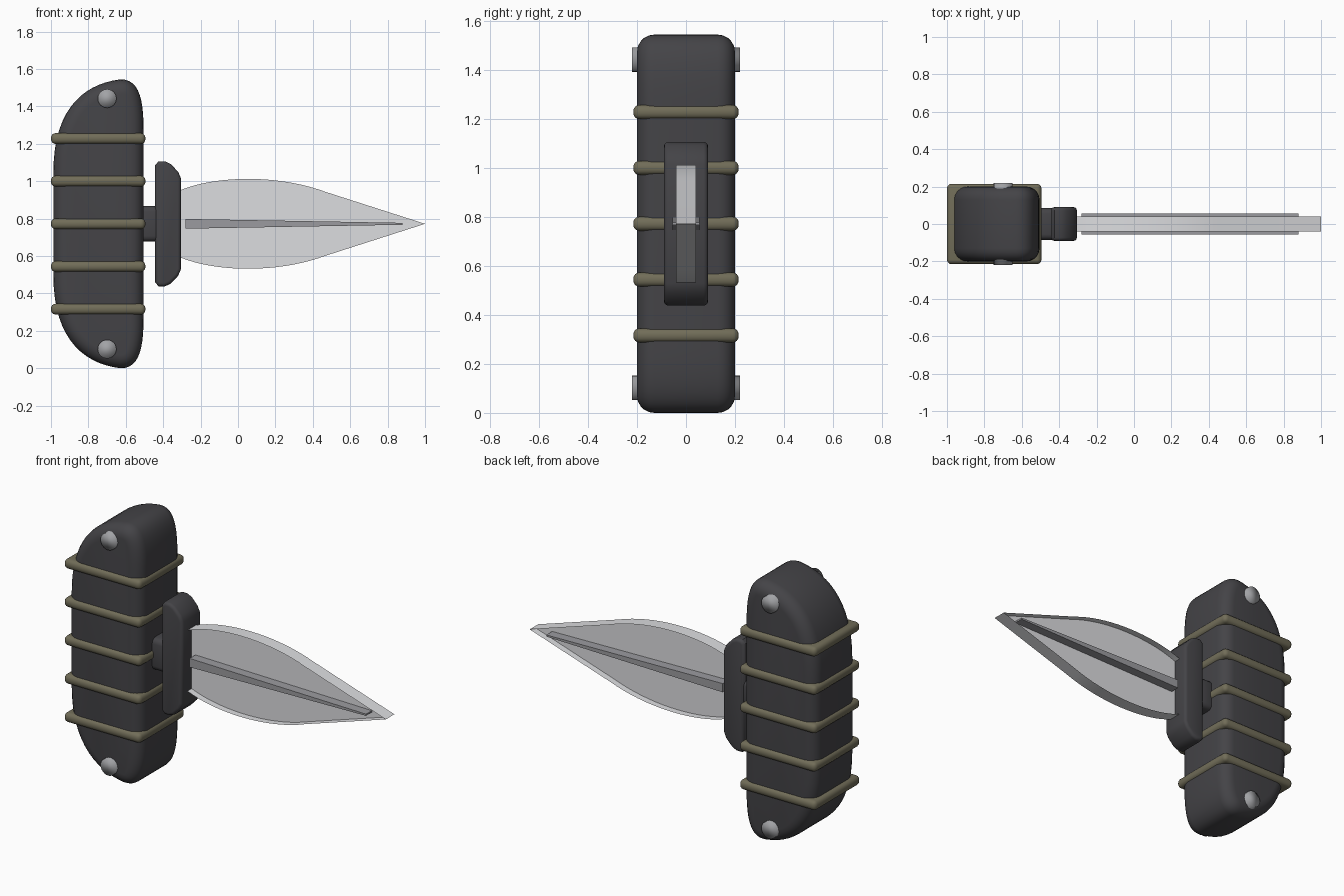
import bpy, bmesh, math
from mathutils import Vector, Matrix
from mathutils.geometry import interpolate_bezier

if "Cube" in bpy.data.objects:
    bpy.data.objects.remove(bpy.data.objects["Cube"])

MID = 0.772  # height of the horizontal symmetry plane


def material(name, rgb):
    m = bpy.data.materials.new(name)
    m.diffuse_color = (*rgb, 1)
    m.use_nodes = True
    m.node_tree.nodes["Principled BSDF"].inputs["Base Color"].default_value = m.diffuse_color
    return m


GRIP = material("dark grip", (0.058, 0.057, 0.063))
CORD = material("olive cord", (0.165, 0.152, 0.098))
STEEL = material("blade steel", (0.72, 0.725, 0.745))
GROOVE = material("dark steel", (0.33, 0.33, 0.35))
RIVET = material("rivet metal", (0.36, 0.365, 0.38))


def finish(name, bm, mat, angle=35):
    bmesh.ops.recalc_face_normals(bm, faces=bm.faces)
    me = bpy.data.meshes.new(name)
    bm.to_mesh(me)
    bm.free()
    me.materials.append(mat)
    ob = bpy.data.objects.new(name, me)
    bpy.context.collection.objects.link(ob)
    bpy.ops.object.select_all(action='DESELECT')
    ob.select_set(True)
    bpy.context.view_layer.objects.active = ob
    bpy.ops.object.shade_smooth_by_angle(angle=math.radians(angle))
    return ob


def curve(a, b, c, d, n):
    pts = [Vector((x, z, 0)) for x, z in (a, b, c, d)]
    return [(p.x, p.y) for p in interpolate_bezier(*pts, n)]


def mirrored(upper):
    """Close an upper x-z outline by mirroring it about MID."""
    return upper + [(x, 2 * MID - z) for x, z in reversed(upper) if abs(z - MID) > 1e-4]


def slab(name, upper, half, mat, bevel=0, segments=4):
    """Extrude a mirrored outline along y and round the rims."""
    bm = bmesh.new()
    face = bm.faces.new([bm.verts.new((x, -half, z)) for x, z in mirrored(upper)])
    new = bmesh.ops.extrude_face_region(bm, geom=[face])["geom"]
    bmesh.ops.translate(bm, vec=(0, 2 * half, 0),
                        verts=[v for v in new if isinstance(v, bmesh.types.BMVert)])
    if bevel:
        rims = [e for e in bm.edges if abs(e.verts[0].co.y - e.verts[1].co.y) < 1e-5]
        bmesh.ops.bevel(bm, geom=rims, offset=bevel, segments=segments,
                        profile=0.5, affect='EDGES', clamp_overlap=False)
    return finish(name, bm, mat)


def rounded_box(name, centre, size, bevel, mat, segments=3):
    bm = bmesh.new()
    bmesh.ops.create_cube(bm, size=1, matrix=Matrix.LocRotScale(centre, None, size))
    bmesh.ops.bevel(bm, geom=bm.edges[:], offset=bevel, segments=segments,
                    profile=0.5, affect='EDGES')
    return finish(name, bm, mat, 40)


# Handle: rounded back, tighter curve on the blade side
back = curve((-0.987, 1.05), (-0.987, 1.38), (-0.83, 1.52), (-0.63, 1.544), 16)
front = curve((-0.63, 1.544), (-0.53, 1.548), (-0.505, 1.44), (-0.505, 1.28), 12)
slab("handle", back + front[1:], 0.2, GRIP, 0.07, 5)

# Cord wraps around the handle
for i in range(5):
    z = MID + (i - 2) * 0.228
    rounded_box(f"cord_wrap_{i + 1}", Vector((-0.7475, 0, z)),
                Vector((0.505, 0.43, 0.058)), 0.025, CORD, 4)

# Rivets through both ends of the handle
for name, z in (("rivet_upper", MID + 0.67), ("rivet_lower", MID - 0.67)):
    bm = bmesh.new()
    place = Matrix.Translation((-0.7, 0, z)) @ Matrix.Rotation(math.pi / 2, 4, 'X')
    bmesh.ops.create_cone(bm, cap_ends=True, segments=24, radius1=0.05, radius2=0.05,
                          depth=0.44, matrix=place)
    finish(name, bm, RIVET, 180)

# Neck and guard
rounded_box("neck", Vector((-0.475, 0, MID)), Vector((0.13, 0.17, 0.19)), 0.03, GRIP)
slab("guard", [(-0.443, 1.085), (-0.425, 1.106), (-0.39, 1.106), (-0.36, 1.092),
               (-0.32, 1.05), (-0.305, 1.015)], 0.09, GRIP, 0.018, 3)

# Leaf-shaped blade: a centre web inside a thin raised edge on both sides
leaf = curve((-0.33, 0.942), (-0.15, 1.028), (0.2, 1.043), (0.47, 0.942), 20)
outline = mirrored(leaf + [(1.0, MID)])
bm = bmesh.new()
rings = [[bm.verts.new((x, y, z)) for x, z in outline] for y in (-0.04, 0, 0.04)]
bm.faces.new(rings[1])
for lo, hi in zip(rings, rings[1:]):
    for i in range(len(outline)):
        bm.faces.new((lo[i - 1], lo[i], hi[i], hi[i - 1]))
finish("blade", bm, STEEL)

# Tapering centre rib
slab("blade_rib", [(-0.28, MID + 0.026), (0.88, MID + 0.005)], 0.055, GROOVE)
